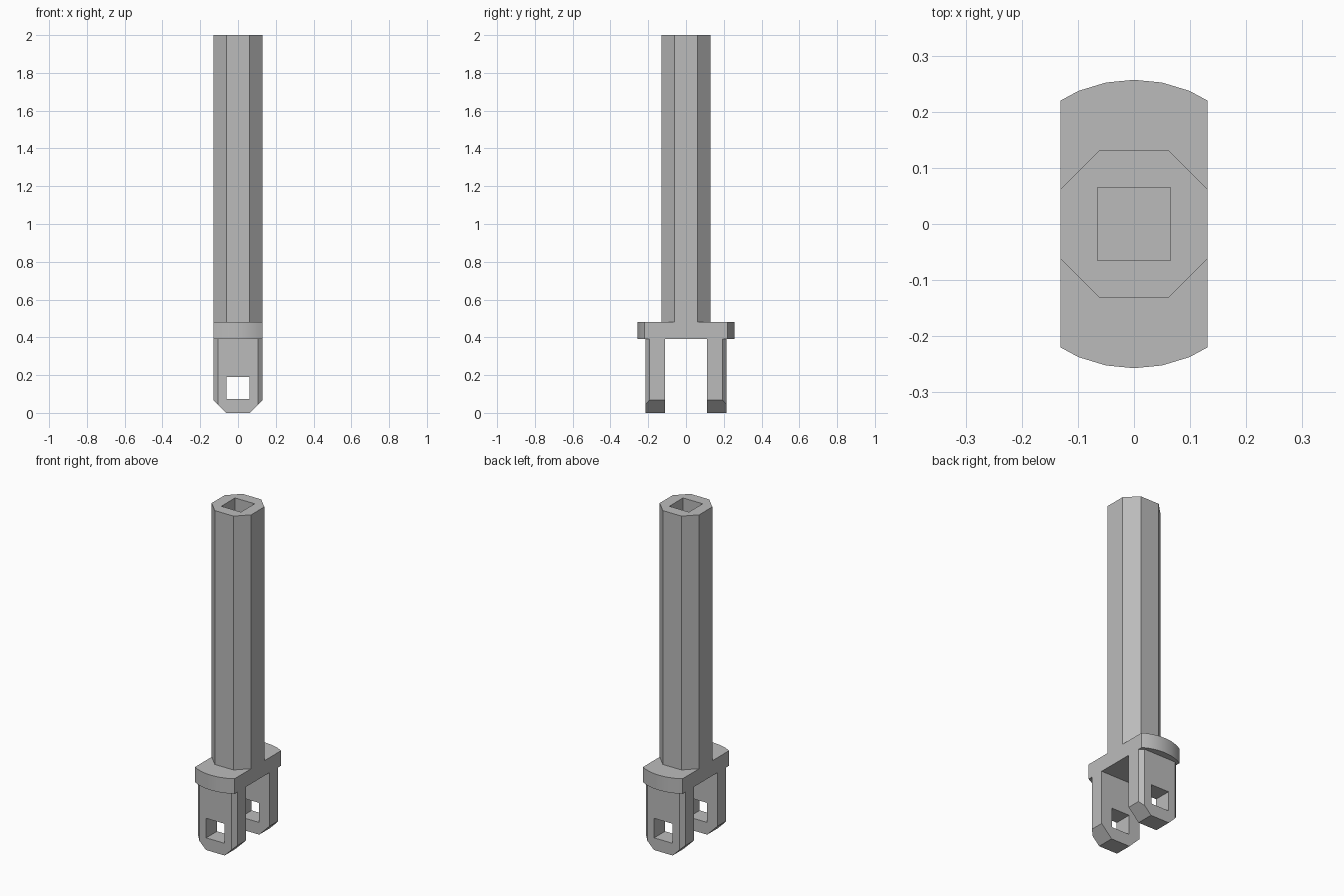
import bpy, bmesh, math
from mathutils import Vector

if "Cube" in bpy.data.objects:
    bpy.data.objects.remove(bpy.data.objects["Cube"], do_unlink=True)

HALF = 0.131      # half width of shaft, plate and prongs
FLAT = 0.062      # half width of the octagon flats
PLATE_LOW, PLATE_HIGH, TOP = 0.39, 0.48, 2.0

grey = bpy.data.materials.new("plain_grey")
grey.use_nodes = True
colour = (0.5, 0.5, 0.5, 1)
grey.diffuse_color = colour
grey.node_tree.nodes["Principled BSDF"].inputs["Base Color"].default_value = colour


def finish(name, bm):
    bmesh.ops.recalc_face_normals(bm, faces=bm.faces[:])
    mesh = bpy.data.meshes.new(name)
    bm.to_mesh(mesh)
    bm.free()
    mesh.materials.append(grey)
    obj = bpy.data.objects.new(name, mesh)
    bpy.context.collection.objects.link(obj)
    return obj


def prism(name, outline, low, high, clips=()):
    """Extrude a plan outline upward, then slice off corners (point, normal)."""
    bm = bmesh.new()
    base = bm.faces.new([bm.verts.new((x, y, low)) for x, y in outline])
    top = bmesh.ops.extrude_face_region(bm, geom=[base])["geom"]
    for v in top:
        if isinstance(v, bmesh.types.BMVert):
            v.co.z = high
    for point, normal in clips:
        geom = bm.verts[:] + bm.edges[:] + bm.faces[:]
        cut = bmesh.ops.bisect_plane(bm, geom=geom, plane_co=point,
                                     plane_no=normal, clear_outer=True)
        edges = [e for e in cut["geom_cut"] if isinstance(e, bmesh.types.BMEdge)]
        bmesh.ops.holes_fill(bm, edges=edges)
    return finish(name, bm)


def rect(x, y0, y1):
    return [(-x, y0), (x, y0), (x, y1), (-x, y1)]


def cut_hole(obj, outline, low, high):
    cutter = prism("hole_cutter", outline, low, high)
    cutter.hide_render = True
    mod = obj.modifiers.new("hole", "BOOLEAN")
    mod.operation, mod.solver, mod.object = "DIFFERENCE", "EXACT", cutter
    bpy.context.view_layer.objects.active = obj
    bpy.ops.object.modifier_apply(modifier=mod.name)
    bpy.data.objects.remove(cutter, do_unlink=True)


# Octagonal shaft with a square socket
octagon = [(FLAT, -HALF), (HALF, -FLAT), (HALF, FLAT), (FLAT, HALF),
           (-FLAT, HALF), (-HALF, FLAT), (-HALF, -FLAT), (-FLAT, -HALF)]
shaft = prism("shaft", octagon, PLATE_HIGH, TOP)
cut_hole(shaft, rect(0.065, -0.065, 0.065), PLATE_HIGH + 0.01, TOP + 0.1)

# Collar plate: a disc trimmed to the shaft width
radius, sides = 0.257, 32
disc = [(radius * math.cos(math.tau * i / sides), radius * math.sin(math.tau * i / sides))
        for i in range(sides)]
trims = [(Vector((s * HALF, 0, 0)), Vector((s, 0, 0))) for s in (-1, 1)]
plate = prism("collar_plate", disc, PLATE_LOW, PLATE_HIGH, trims)
bpy.ops.object.select_all(action="DESELECT")
plate.select_set(True)
bpy.context.view_layer.objects.active = plate
bpy.ops.object.shade_smooth_by_angle(angle=math.radians(25))

# Two fork prongs with chamfered outer edges, clipped tips and square windows
for side, name in ((-1, "front_prong"), (1, "back_prong")):
    inner, shoulder, outer = side * 0.112, side * 0.193, side * 0.215
    plan = [(-HALF, inner), (HALF, inner), (HALF, shoulder),
            (0.106, outer), (-0.106, outer), (-HALF, shoulder)]
    tips = [(Vector((s * FLAT, 0, 0)), Vector((s, 0, -1)).normalized()) for s in (-1, 1)]
    prong = prism(name, plan, 0, PLATE_LOW, tips)
    cut_hole(prong, rect(0.06, side * 0.05, side * 0.3), 0.073, 0.19)
